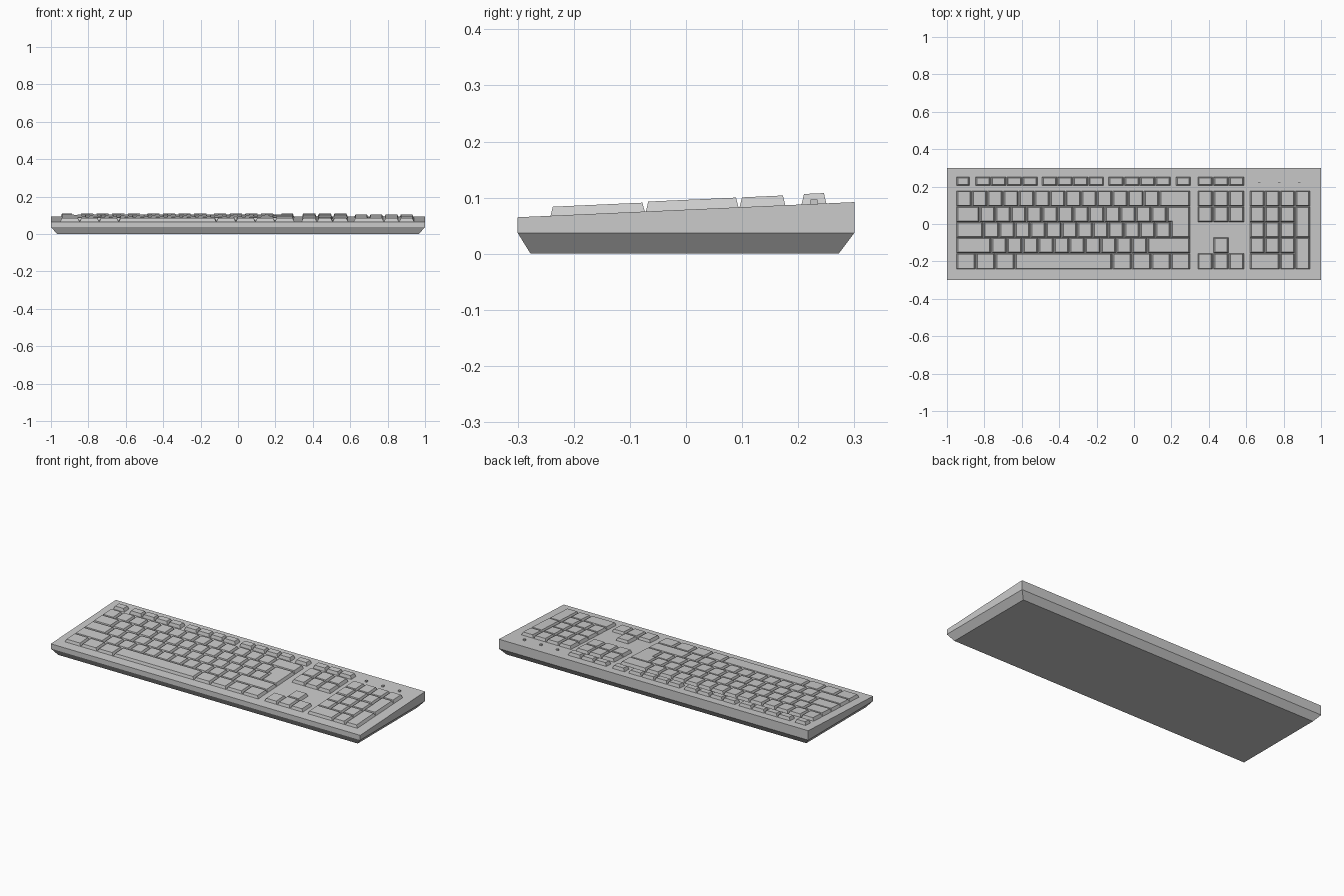
import bpy, bmesh
from mathutils import Vector

if "Cube" in bpy.data.objects:
    bpy.data.objects.remove(bpy.data.objects["Cube"])

U = 0.0835            # one key unit
X0, Y0 = -0.951, 0.178  # left and top of the main block
GAP = 0.0015


def deck(y):
    return 0.065 + (y + 0.3) * 0.045


def finish(bm, name):
    bmesh.ops.recalc_face_normals(bm, faces=bm.faces)
    me = bpy.data.meshes.new(name)
    bm.to_mesh(me)
    bm.free()
    ob = bpy.data.objects.new(name, me)
    bpy.context.collection.objects.link(ob)


def loft(bm, rings):
    vs = [[bm.verts.new(p) for p in r] for r in rings]
    n = len(vs[0])
    for a, b in zip(vs, vs[1:]):
        for i in range(n):
            j = (i + 1) % n
            bm.faces.new((a[i], a[j], b[j], b[i]))
    bm.faces.new(vs[0][::-1])
    bm.faces.new(vs[-1])


def inset(pts, dx, dy):
    # inward offset of a counter-clockwise right-angled outline
    out = []
    for i, p in enumerate(pts):
        p = Vector(p)
        e1 = (p - Vector(pts[i - 1])).normalized()
        e2 = (Vector(pts[(i + 1) % len(pts)]) - p).normalized()
        n = Vector((-e1.y - e2.y, e1.x + e2.x))
        out.append((p.x + n.x * dx, p.y + n.y * dy))
    return out


def key_outline(bm, pts, h):
    base = inset(pts, GAP, GAP / 2)
    top = inset(base, 0.008, 0.0045)
    loft(bm, [[(x, y, deck(y) - 0.001) for x, y in base],
              [(x, y, deck(y) + h) for x, y in top]])


def key(bm, x, row, w=1, rows=1, pitch=U):
    # x is the left edge in metres, w a width in pitches
    t, b = Y0 - row * U, Y0 - (row + rows) * U - (0.003 if row + rows == 5 else 0)
    r = x + w * pitch
    key_outline(bm, [(x, b), (r, b), (r, t), (x, t)], 0.0175 if row < 2 else 0.016)


def function_key(bm, x, w=U):
    key_outline(bm, [(x, 0.205), (x + w, 0.205), (x + w, 0.251), (x, 0.251)], 0.0185)


# Case: tapered underside and sloping deck
bm = bmesh.new()
loft(bm, [[(-.968, -.277, 0), (.968, -.277, 0), (.968, .272, 0), (-.968, .272, 0)],
          [(-1, -.3, .037), (1, -.3, .037), (1, .3, .037), (-1, .3, .037)],
          [(-1, -.3, deck(-.3)), (1, -.3, deck(-.3)), (1, .3, deck(.3)), (-1, .3, deck(.3))]])
finish(bm, "case")

# Main typing block, widths in key units per row
rows = [[1] * 13 + [2],
        [1.5] + [1] * 12,
        [1.75] + [1] * 12,
        [2.25] + [1] * 10 + [2.75],
        [1.25] * 3 + [6.25] + [1.25] * 4]
bm = bmesh.new()
for r, widths in enumerate(rows):
    x = X0
    for w in widths:
        key(bm, x, r, w)
        x += w * U
finish(bm, "main_keys")

# Stepped return key
bm = bmesh.new()
xa, xb, xr = X0 + 13.5 * U, X0 + 13.75 * U, X0 + 15 * U
ya, yb, yc = Y0 - U, Y0 - 2 * U, Y0 - 3 * U
key_outline(bm, [(xb, yc), (xr, yc), (xr, ya), (xa, ya), (xa, yb), (xb, yb)], 0.0165)
finish(bm, "return_key")

# Function row
NAV = 0.339
bm = bmesh.new()
function_key(bm, X0, 0.073)
for start in (-0.849, -0.494, -0.137):
    for i in range(4):
        function_key(bm, start + i * U)
function_key(bm, 0.222, 0.081)
for i in range(3):
    function_key(bm, NAV + i * U)
finish(bm, "function_keys")

# Navigation cluster and arrows
bm = bmesh.new()
for i in range(3):
    for r in (0, 1, 4):
        key(bm, NAV + i * U, r)
key(bm, NAV + U, 3)
finish(bm, "navigation_keys")

# Number pad
PAD, P = 0.618, 0.081
bm = bmesh.new()
for r in range(4):
    for i in range(3):
        key(bm, PAD + i * P, r, pitch=P)
key(bm, PAD, 4, 2, pitch=P)
key(bm, PAD + 2 * P, 4, pitch=P)
for r, n in ((0, 1), (1, 2), (3, 2)):
    key(bm, PAD + 3 * P, r, 1, n, P)
finish(bm, "number_pad_keys")

# Indicator lights
bm = bmesh.new()
for x in (0.67, 0.777, 0.884):
    s = [(x - .006, .222), (x + .006, .222), (x + .006, .234), (x - .006, .234)]
    loft(bm, [[(a, b, 0.085) for a, b in s], [(a, b, 0.0965) for a, b in s]])
finish(bm, "indicator_lights")
